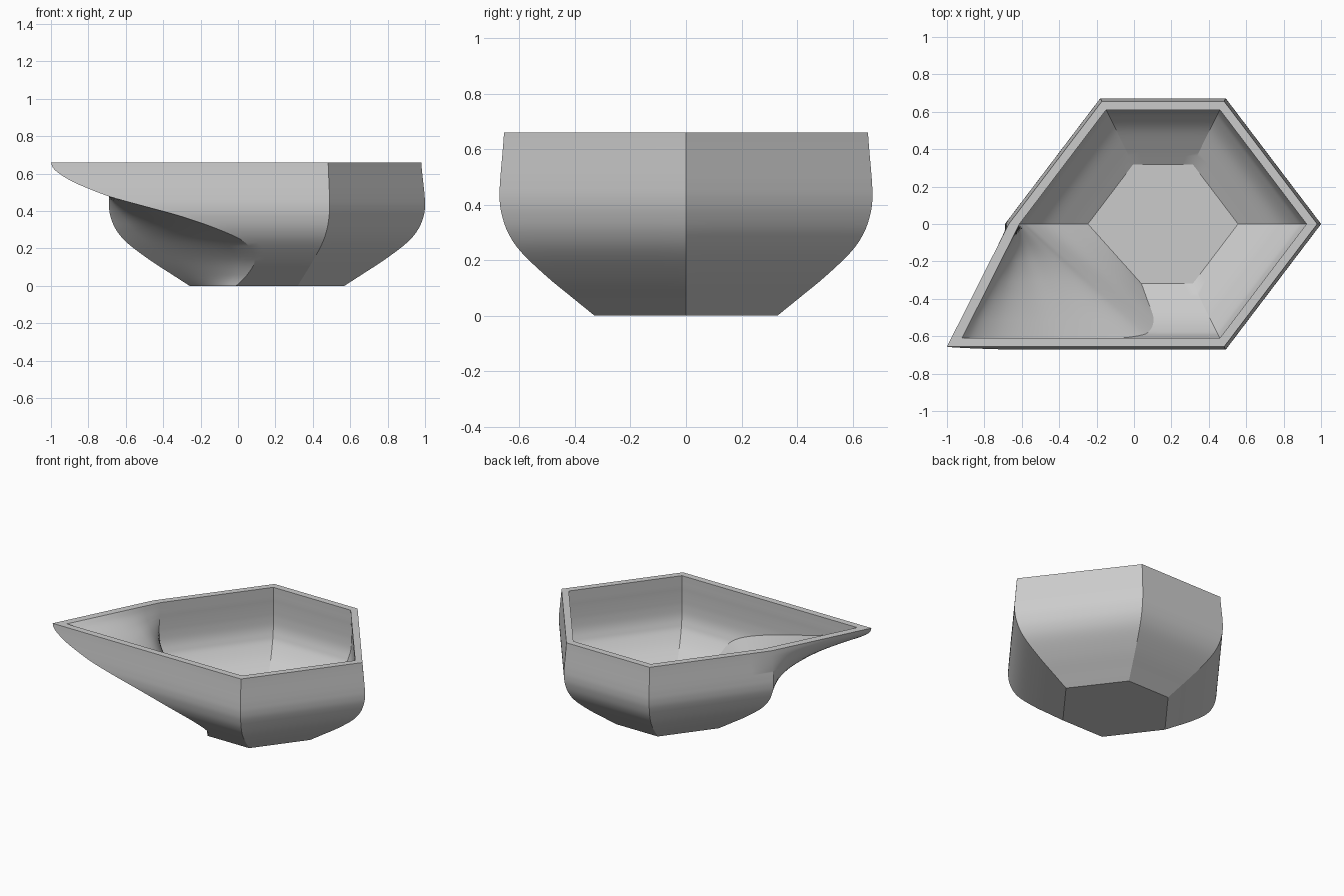
import bpy, bmesh

if "Cube" in bpy.data.objects:
    bpy.data.objects.remove(bpy.data.objects["Cube"])

CX, HX, HS, HY = 0.155, 0.845, 0.335, 0.672   # centre x, point reach, half side, half depth
SEG, SUB = 6, 5                               # cuts along each side, cuts between profile points

# Profiles: height, hexagon scale, x of the spout corner
OUTER = [(0.0, 0.49, -0.01), (0.06, 0.60, 0.05), (0.14, 0.745, 0.09), (0.23, 0.885, 0.04),
         (0.30, 0.955, -0.10), (0.37, 0.99, -0.30), (0.425, 1.0, -0.50), (0.475, 0.998, -0.68),
         (0.52, 0.993, -0.80), (0.565, 0.987, -0.90), (0.62, 0.98, -0.98), (0.66, 0.976, -1.0)]
INNER = [(0.06, 0.475, 0.04), (0.12, 0.60, 0.07), (0.20, 0.755, 0.105), (0.28, 0.855, 0.08),
         (0.33, 0.89, 0.02), (0.38, 0.91, -0.10), (0.44, 0.917, -0.30), (0.49, 0.917, -0.50),
         (0.54, 0.915, -0.68), (0.58, 0.912, -0.79), (0.62, 0.91, -0.87), (0.66, 0.908, -0.92)]


def smooth_profile(pts):
    """Catmull-Rom curve through the profile points."""
    out = []
    for i in range(len(pts) - 1):
        a, b, c, d = pts[max(i - 1, 0)], pts[i], pts[i + 1], pts[min(i + 2, len(pts) - 1)]
        for k in range(SUB):
            t = k / SUB
            out.append([0.5 * (2 * q + (r - p) * t + (2 * p - 5 * q + 4 * r - s) * t * t
                               + (3 * q - p - 3 * r + s) * t ** 3)
                        for p, q, r, s in zip(a, b, c, d)])
    return out + [pts[-1]]


def ring(bm, z, s, tip):
    """Hexagonal loop whose front left corner is pulled out into the spout."""
    corners = [(CX + HX * s, 0), (CX + HS * s, HY * s), (CX - HS * s, HY * s),
               (CX - HX * s, 0), (tip, -HY * s), (CX + HS * s, -HY * s)]
    verts = []
    for i, (x0, y0) in enumerate(corners):
        x1, y1 = corners[(i + 1) % 6]
        for k in range(SEG):
            t = k / SEG
            verts.append(bm.verts.new((x0 + (x1 - x0) * t, y0 + (y1 - y0) * t, z)))
    return verts


bm = bmesh.new()
# Outer wall upwards, across the rim, then the inner wall downwards
rings = [ring(bm, *p) for p in smooth_profile(OUTER)]
rings += [ring(bm, *p) for p in reversed(smooth_profile(INNER))]
n = 6 * SEG
for a, b in zip(rings, rings[1:]):
    for i in range(n):
        j = (i + 1) % n
        bm.faces.new((a[i], a[j], b[j], b[i]))
# Base and inside floor
bm.faces.new(list(reversed(rings[0])))
bm.faces.new(rings[-1])
bmesh.ops.recalc_face_normals(bm, faces=bm.faces)

mesh = bpy.data.meshes.new("spouted_bowl")
bm.to_mesh(mesh)
bm.free()
bowl = bpy.data.objects.new("spouted_bowl", mesh)
bpy.context.collection.objects.link(bowl)

grey = bpy.data.materials.new("plain_grey")
grey.diffuse_color = (0.6, 0.6, 0.6, 1)
grey.use_nodes = True
grey.node_tree.nodes["Principled BSDF"].inputs["Base Color"].default_value = grey.diffuse_color
mesh.materials.append(grey)

bpy.context.view_layer.objects.active = bowl
bowl.select_set(True)
bpy.ops.object.shade_smooth_by_angle(angle=0.52)
